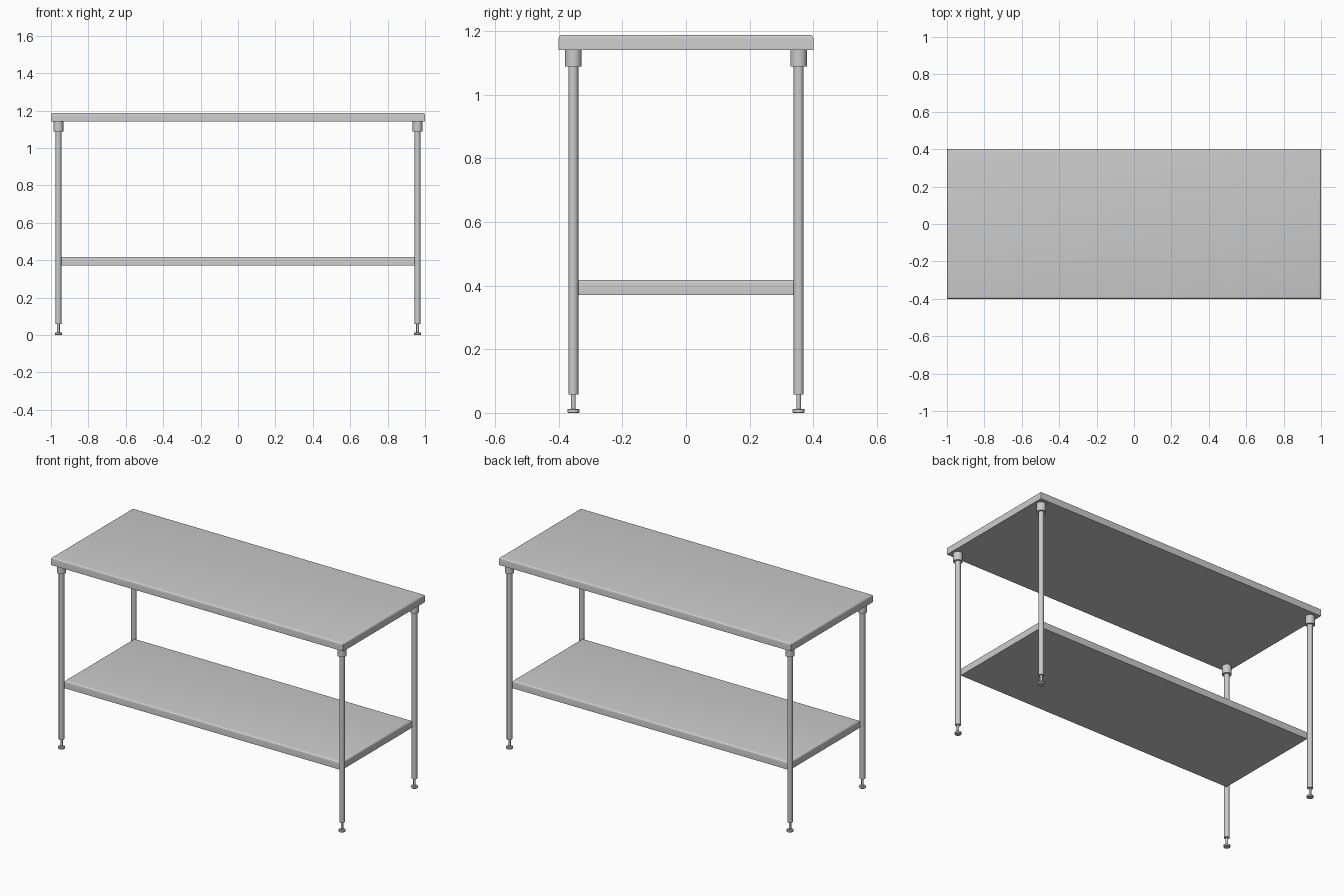
import bpy, bmesh

if "Cube" in bpy.data.objects:
    bpy.data.objects.remove(bpy.data.objects["Cube"])

LEG_X, LEG_Y = 0.96, 0.354


def slab(name, hx, hy, z0, z1, radius):
    """Flat panel with rounded upper edges and sharp corners below."""
    bm = bmesh.new()
    bmesh.ops.create_cube(bm, size=1)
    zc = (z0 + z1) / 2
    for v in bm.verts:
        v.co = (v.co.x * 2 * hx, v.co.y * 2 * hy, zc + v.co.z * (z1 - z0))
    top = [e for e in bm.edges if all(v.co.z > zc for v in e.verts)]
    bmesh.ops.bevel(bm, geom=top, offset=radius, segments=4, profile=0.5, affect='EDGES')
    finish(name, bm)


def finish(name, bm):
    mesh = bpy.data.meshes.new(name)
    bm.to_mesh(mesh)
    bm.free()
    ob = bpy.data.objects.new(name, mesh)
    bpy.context.collection.objects.link(ob)
    bpy.ops.object.select_all(action='DESELECT')
    ob.select_set(True)
    bpy.context.view_layer.objects.active = ob
    bpy.ops.object.shade_smooth_by_angle(angle=0.6)


def turned(name, x, y, profile, sides=32):
    """Closed round part from (radius, z) rings, bottom to top."""
    bm = bmesh.new()
    from math import cos, sin, tau
    rings = [[bm.verts.new((x + r * cos(tau * i / sides), y + r * sin(tau * i / sides), z))
              for i in range(sides)] for r, z in profile]
    for a, b in zip(rings, rings[1:]):
        for i in range(sides):
            j = (i + 1) % sides
            bm.faces.new((a[i], a[j], b[j], b[i]))
    bm.faces.new(rings[0][::-1])
    bm.faces.new(rings[-1])
    finish(name, bm)


# Worktop and lower shelf
slab("worktop", 1.0, 0.4, 1.141, 1.188, 0.011)
slab("lower_shelf", 0.949, 0.343, 0.371, 0.418, 0.011)

# Four legs with sockets and adjustable feet
for side, sx in (("left", -1), ("right", 1)):
    for end, sy in (("front", -1), ("back", 1)):
        x, y, tag = sx * LEG_X, sy * LEG_Y, f"{end}_{side}"
        turned(f"{tag}_leg_socket", x, y, [(0.026, 1.089), (0.026, 1.141)])
        turned(f"{tag}_leg", x, y, [(0.0155, 0.058), (0.0155, 1.10)])
        turned(f"{tag}_foot_stem", x, y, [(0.007, 0.010), (0.007, 0.065)])
        turned(f"{tag}_foot_pad", x, y,
               [(0.017, 0.0), (0.019, 0.002), (0.019, 0.011), (0.017, 0.013)])
